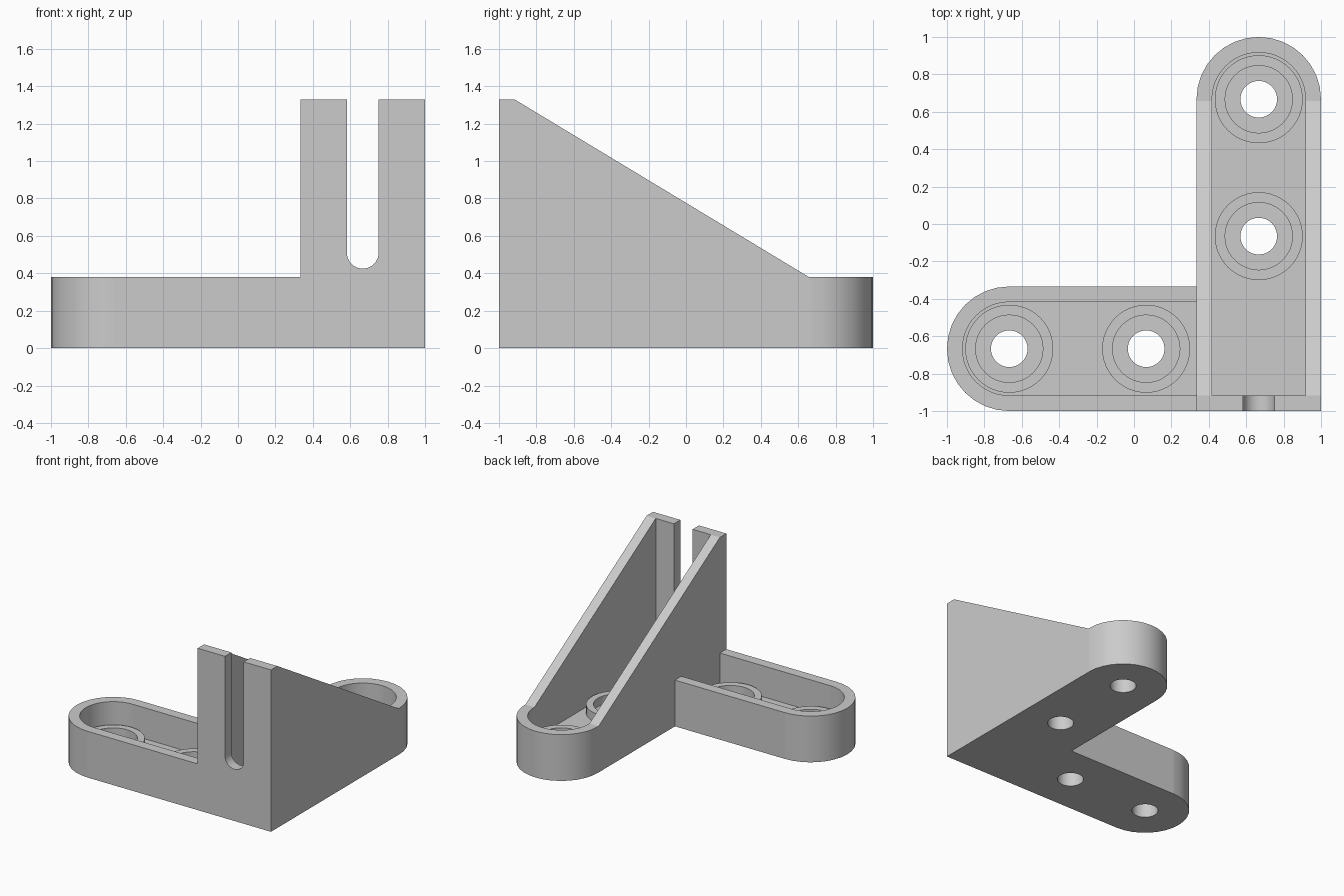
import bpy
import math
from mathutils import Matrix, Vector

if "Cube" in bpy.data.objects:
    bpy.data.objects.remove(bpy.data.objects["Cube"], do_unlink=True)

R = 0.333          # half width of each arm
C = 1 - R          # arm centre line offset
WALL = 0.083
FLOOR = 0.125
RIM = 0.38
TOP = 1.33

grey = bpy.data.materials.new("plain_grey")
grey.diffuse_color = (0.6, 0.6, 0.6, 1)
grey.use_nodes = True
grey.node_tree.nodes["Principled BSDF"].inputs["Base Color"].default_value = (0.6, 0.6, 0.6, 1)


def prism(name, outline, low, high, matrix=Matrix()):
    """Extrude a closed 2D outline from low to high, then place it."""
    n = len(outline)
    verts = [matrix @ Vector((x, y, z)) for z in (low, high) for x, y in outline]
    faces = [tuple(reversed(range(n))), tuple(range(n, 2 * n))]
    faces += [(i, (i + 1) % n, n + (i + 1) % n, n + i) for i in range(n)]
    mesh = bpy.data.meshes.new(name)
    mesh.from_pydata(verts, [], faces)
    mesh.materials.append(grey)
    ob = bpy.data.objects.new(name, mesh)
    bpy.context.collection.objects.link(ob)
    return ob


def arc(cx, cy, r, start, sweep, steps):
    return [(cx + r * math.cos(start + sweep * i / steps),
             cy + r * math.sin(start + sweep * i / steps)) for i in range(steps + 1)]


def disc(name, x, y, r, low, high):
    return prism(name, arc(x, y, r, 0, math.tau, 48)[:-1], low, high)


def combine(target, tool, operation):
    """Apply a boolean and discard the tool."""
    mod = target.modifiers.new(operation, "BOOLEAN")
    mod.operation = operation
    mod.solver = "EXACT"
    mod.object = tool
    bpy.context.view_layer.objects.active = target
    bpy.ops.object.modifier_apply(modifier=mod.name)
    bpy.data.objects.remove(tool, do_unlink=True)


def arm_outline(cx, r, end, steps):
    """Strip along y on the line x = cx, from y = end to a round tip."""
    return [(cx - r, end), (cx + r, end)] + arc(cx, C, r, 0, math.pi, steps)


# Short arm along the front, its strip turned a quarter to point along -x
turn = Matrix(((0, -1, 0, 0), (1, 0, 0, 0), (0, 0, 1, 0), (0, 0, 0, 1)))
short_arm = prism("short_arm", arm_outline(-C, R, -0.38, 16), 0, RIM, turn)
combine(short_arm, prism("short_pocket", arm_outline(-C, R - WALL, -0.5, 24), FLOOR, 1, turn), "DIFFERENCE")

# Tall arm with sloping side walls
bracket = prism("bracket", arm_outline(C, R, -1, 16), 0, TOP)
side = [(-2, -1), (2, -1), (2, RIM), (C - 0.01, RIM), (-1 + WALL, TOP), (-1 + WALL, 2), (-2, 2)]
side_frame = Matrix(((0, 0, 1, 0), (1, 0, 0, 0), (0, 1, 0, 0), (0, 0, 0, 1)))
combine(bracket, prism("side_profile", side, 0, 2, side_frame), "INTERSECT")

# Join the two arms, then hollow the tall one
combine(bracket, short_arm, "UNION")
combine(bracket, prism("tall_pocket", arm_outline(C, R - WALL, -1 + WALL, 24), FLOOR, 2), "DIFFERENCE")

# Screw bosses with a counterbore and a through hole
for x, y in ((-C, -C), (0.065, -C), (C, -0.065), (C, C)):
    combine(bracket, disc("boss", x, y, 0.235, 0.06, 0.197), "UNION")
    combine(bracket, disc("counterbore", x, y, 0.18, FLOOR, 0.3), "DIFFERENCE")
    combine(bracket, disc("hole", x, y, 0.098, -0.1, 0.3), "DIFFERENCE")

# Open slot in the front wall
slot = [(C + 0.085, 2), (C - 0.085, 2)] + arc(C, 0.51, 0.085, math.pi, math.pi, 20)
slot_frame = Matrix(((1, 0, 0, 0), (0, 0, -1, 0), (0, 1, 0, 0), (0, 0, 0, 1)))
combine(bracket, prism("slot", slot, 0.9, 1.1, slot_frame), "DIFFERENCE")

# Smooth round surfaces, flat planes
bpy.ops.object.select_all(action="DESELECT")
bracket.select_set(True)
bpy.context.view_layer.objects.active = bracket
bpy.ops.object.shade_smooth_by_angle(angle=math.radians(30))
for face in bracket.data.polygons:
    if max(abs(c) for c in face.normal) > 0.9999:
        face.use_smooth = False
